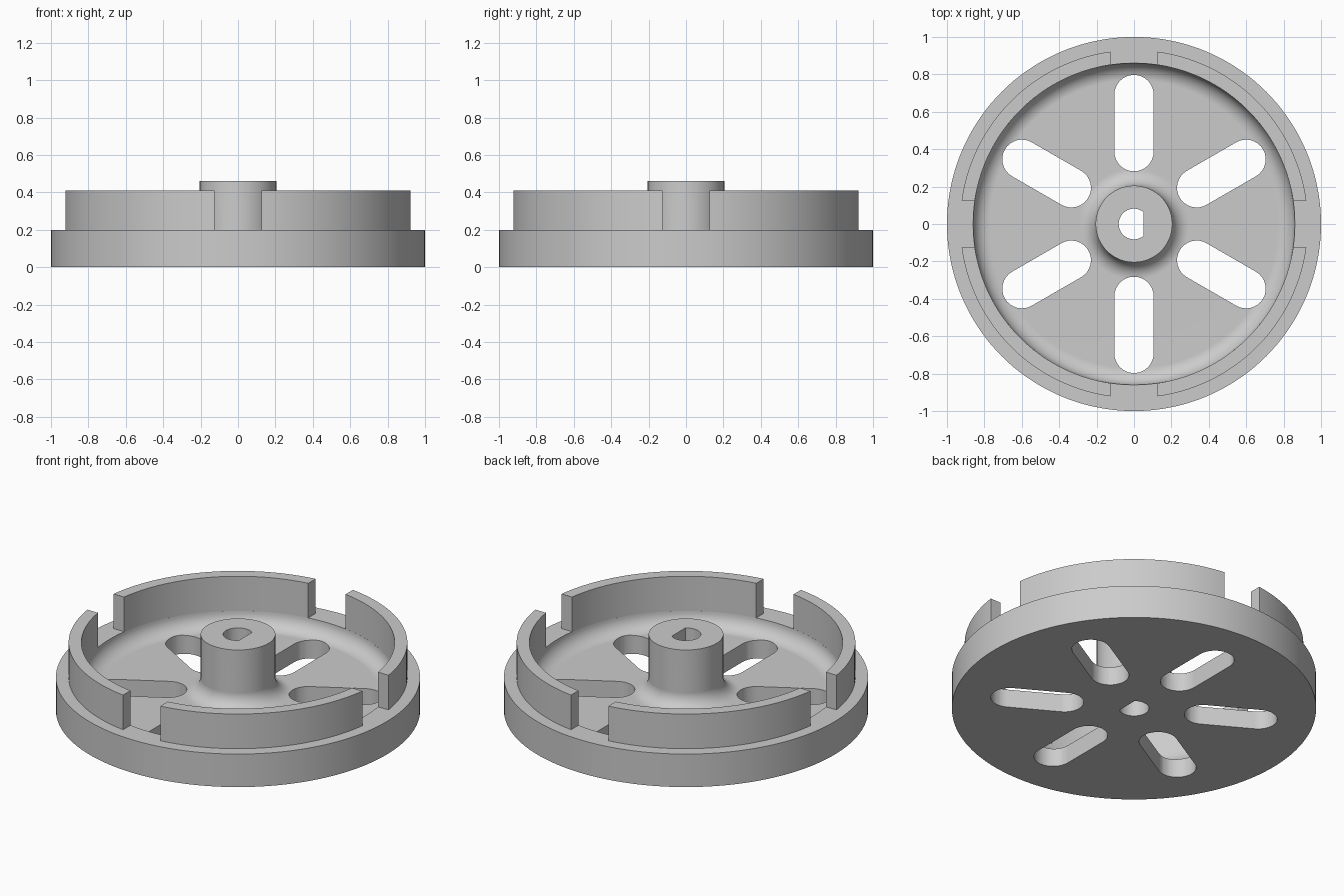
import bpy, bmesh
from math import pi, sin, cos, asin, sqrt
from mathutils import Vector, Matrix

cube = bpy.data.objects.get("Cube")
if cube:
    bpy.data.objects.remove(cube, do_unlink=True)

grey = bpy.data.materials.new("plain grey")
grey.use_nodes = True
grey.diffuse_color = (0.6, 0.6, 0.6, 1)
grey.node_tree.nodes["Principled BSDF"].inputs["Base Color"].default_value = grey.diffuse_color

RIM, OUTER, INNER, HUB = 1.0, 0.93, 0.86, 0.205
FLOOR, STEP, COLLAR_TOP, HUB_TOP = 0.11, 0.2, 0.41, 0.46
FILLET = STEP - FLOOR
GAP = 0.125


def arc(cx, cy, r, a0, a1, n):
    return [(cx + r * cos(a0 + (a1 - a0) * i / n), cy + r * sin(a0 + (a1 - a0) * i / n))
            for i in range(n + 1)]


def finish(bm, name):
    bmesh.ops.recalc_face_normals(bm, faces=bm.faces)
    mesh = bpy.data.meshes.new(name)
    bm.to_mesh(mesh)
    bm.free()
    mesh.materials.append(grey)
    obj = bpy.data.objects.new(name, mesh)
    bpy.context.collection.objects.link(obj)
    return obj


def prism(name, outline, z0, z1, angle=0):
    bm = bmesh.new()
    face = bm.faces.new([bm.verts.new((x, y, z0)) for x, y in outline])
    top = bmesh.ops.extrude_face_region(bm, geom=[face])["geom"]
    bmesh.ops.translate(bm, verts=[v for v in top if isinstance(v, bmesh.types.BMVert)],
                        vec=(0, 0, z1 - z0))
    bmesh.ops.rotate(bm, verts=bm.verts, cent=(0, 0, 0), matrix=Matrix.Rotation(angle, 3, "Z"))
    return finish(bm, name)


def activate(obj):
    bpy.ops.object.select_all(action="DESELECT")
    obj.select_set(True)
    bpy.context.view_layer.objects.active = obj


def smooth(obj):
    activate(obj)
    bpy.ops.object.shade_smooth_by_angle(angle=pi / 6)
    obj.modifiers.new("flat faces", "WEIGHTED_NORMAL").keep_sharp = True


# Dished wheel body with filleted floor and central hub, revolved
profile = [(0, 0), (RIM, 0), (RIM, STEP)]
profile += arc(INNER - FILLET, STEP, FILLET, 0, -pi / 2, 10)
profile += arc(HUB + FILLET, STEP, FILLET, -pi / 2, -pi, 10)
profile += [(HUB, HUB_TOP), (0, HUB_TOP)]
bm = bmesh.new()
verts = [bm.verts.new((r, 0, z)) for r, z in profile]
edges = [bm.edges.new(pair) for pair in zip(verts, verts[1:])]
bmesh.ops.spin(bm, geom=verts + edges, cent=(0, 0, 0), axis=(0, 0, 1),
               angle=2 * pi, steps=144, use_merge=True)
bmesh.ops.remove_doubles(bm, verts=bm.verts, dist=0.0001)
body = finish(bm, "wheel_body")

# Six radial slots and a D-shaped shaft hole cut through the body
slot = arc(0.692, 0, 0.105, -pi / 2, pi / 2, 16) + arc(0.387, 0, 0.105, pi / 2, 3 * pi / 2, 16)
cutters = [prism("slot_cutter", slot, -0.1, 0.35, pi / 6 + k * pi / 3) for k in range(6)]
flat = asin(sqrt(1 - (0.05 / 0.082) ** 2))
cutters.append(prism("shaft_cutter", arc(0, 0, 0.082, flat, 2 * pi - flat, 32), -0.1, 0.6))
activate(body)
for cutter in cutters:
    mod = body.modifiers.new("cut", "BOOLEAN")
    mod.operation = "DIFFERENCE"
    mod.solver = "EXACT"
    mod.object = cutter
    bpy.ops.object.modifier_apply(modifier=mod.name)
for cutter in cutters:
    bpy.data.objects.remove(cutter, do_unlink=True)
smooth(body)

# Four raised collar segments with parallel-sided gaps between them
a, b = asin(GAP / OUTER), asin(GAP / INNER)
segment = arc(0, 0, OUTER, a, pi / 2 - a, 36) + arc(0, 0, INNER, pi / 2 - b, b, 36)
for k, place in enumerate(("back_left", "back_right", "front_right", "front_left")):
    smooth(prism("collar_" + place, segment, STEP, COLLAR_TOP, k * pi / 2))
